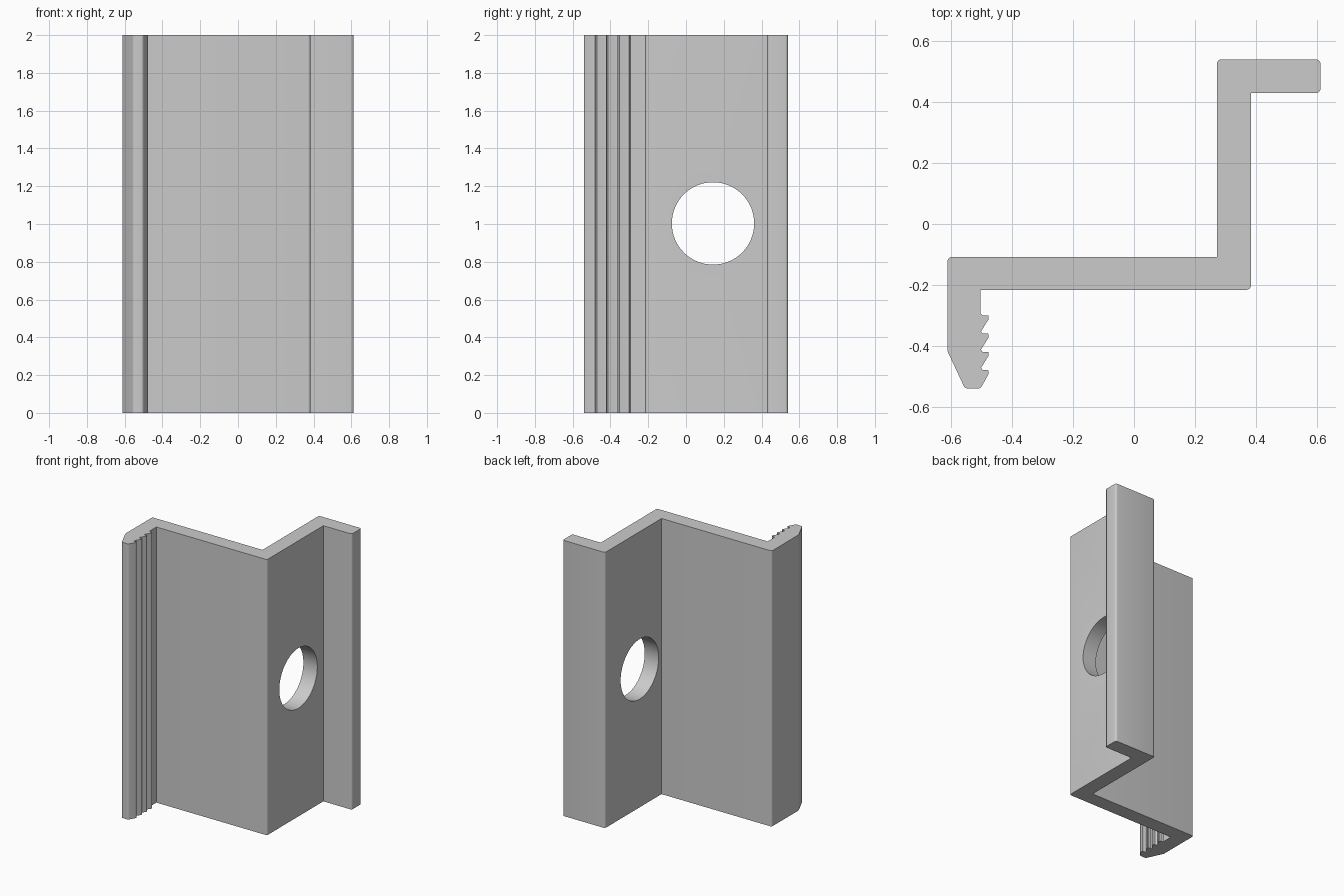
import bpy, bmesh, math
from mathutils import Vector

if "Cube" in bpy.data.objects:
    bpy.data.objects.remove(bpy.data.objects["Cube"])

HEIGHT = 2.0


def rounded(points, segments=4):
    """Turn (x, y, radius) corners into an outline with filleted corners."""
    out = []
    for i, (x, y, r) in enumerate(points):
        p = Vector((x, y))
        if r == 0:
            out.append(p)
            continue
        a = (Vector(points[i - 1][:2]) - p).normalized()
        b = (Vector(points[(i + 1) % len(points)][:2]) - p).normalized()
        half = a.angle(b) / 2
        centre = p + (a + b).normalized() * r / math.sin(half)
        start = p + a * r / math.tan(half) - centre
        end = p + b * r / math.tan(half) - centre
        for k in range(segments + 1):
            t = k / segments
            out.append(centre + (start * (1 - t) + end * t).normalized() * r)
    return out


# Stepped cross-section, seen from the top, starting at the upper flange
R = 0.014
profile = [(0.272, 0.54, R), (0.272, -0.108, 0), (-0.612, -0.108, R),
           (-0.612, -0.418, R), (-0.555, -0.54, R), (-0.504, -0.54, R)]
# Gripping teeth on the inside of the short leg, from the tip upwards
for i in range(4):
    top = -0.48 + 0.06 * i
    profile += [(-0.477, top - 0.012, 0.003), (-0.477, top, 0.003),
                (-0.497, top, 0.003)]
    if i < 3:
        profile += [(-0.502, top + 0.008, 0)]
profile += [(-0.504, -0.293, 0), (-0.504, -0.216, 0), (0.384, -0.216, R),
            (0.384, 0.43, 0), (0.612, 0.43, R), (0.612, 0.54, R)]

# Extrude the section to full height
bm = bmesh.new()
face = bm.faces.new([bm.verts.new((p.x, p.y, 0)) for p in rounded(profile)])
ext = bmesh.ops.extrude_face_region(bm, geom=[face])
bmesh.ops.translate(bm, vec=(0, 0, HEIGHT),
                    verts=[v for v in ext["geom"] if isinstance(v, bmesh.types.BMVert)])
bmesh.ops.recalc_face_normals(bm, faces=bm.faces)
mesh = bpy.data.meshes.new("clip_bracket")
bm.to_mesh(mesh)
bm.free()
bracket = bpy.data.objects.new("clip_bracket", mesh)
bpy.context.collection.objects.link(bracket)

# Round hole through the upright web
bpy.ops.mesh.primitive_cylinder_add(vertices=64, radius=0.218, depth=0.3,
                                    location=(0.328, 0.143, 1.003),
                                    rotation=(0, math.pi / 2, 0))
cutter = bpy.context.object
cutter.name = "hole_cutter"
cutter.hide_render = True
cut = bracket.modifiers.new("hole", 'BOOLEAN')
cut.operation = 'DIFFERENCE'
cut.solver = 'EXACT'
cut.object = cutter

bpy.ops.object.select_all(action='DESELECT')
bracket.select_set(True)
bpy.context.view_layer.objects.active = bracket
bpy.ops.object.modifier_apply(modifier=cut.name)
bpy.data.objects.remove(cutter)
bpy.ops.object.shade_smooth_by_angle(angle=math.radians(30))
